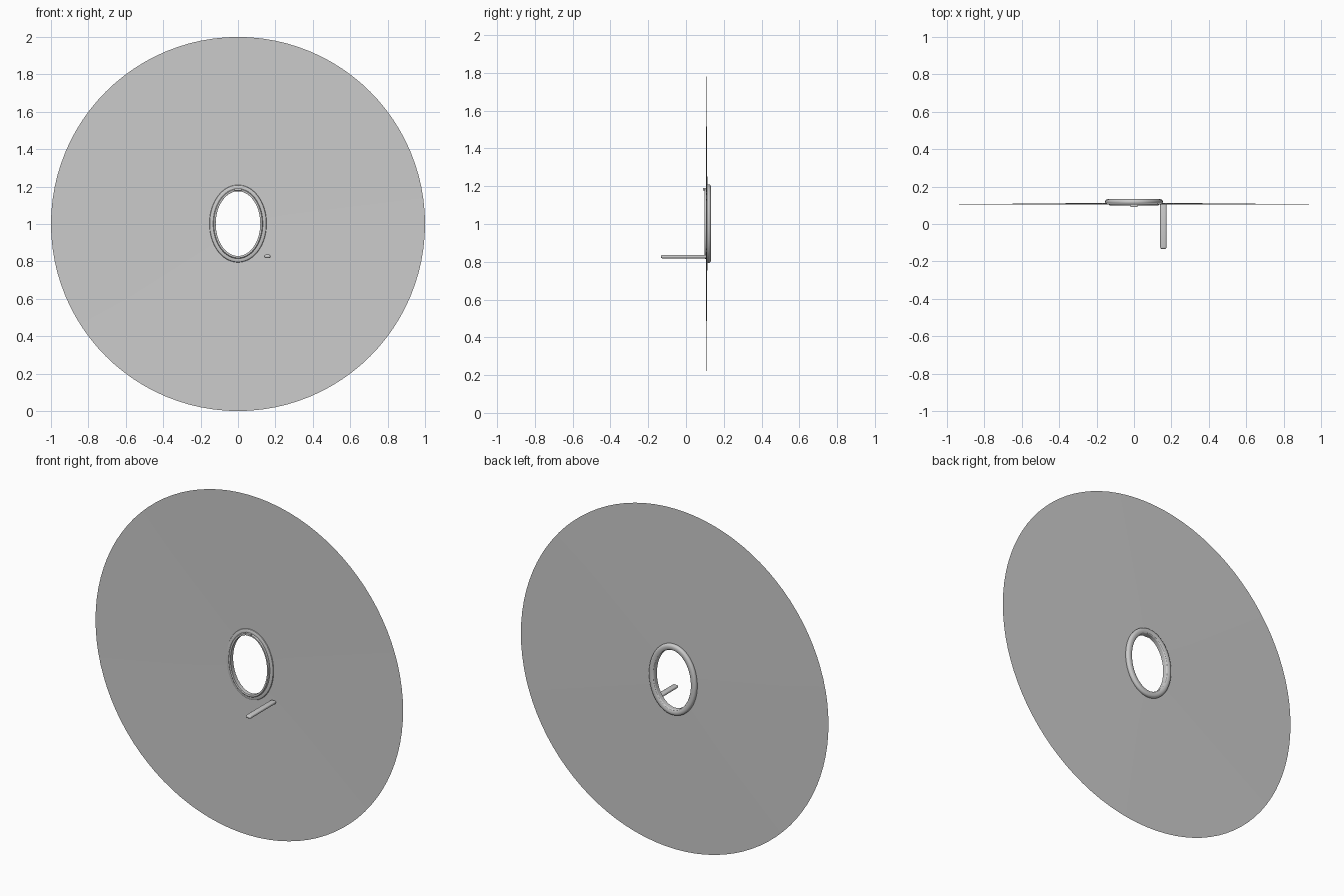
import bpy, bmesh
from math import sin, cos, tau, hypot

if "Cube" in bpy.data.objects:
    bpy.data.objects.remove(bpy.data.objects["Cube"])

CZ = 1.002           # centre height of the opening
RX, RZ = 0.119, 0.173  # half sizes of the opening
N = 96


def finish(bm, name, smooth=True):
    bmesh.ops.recalc_face_normals(bm, faces=bm.faces)
    me = bpy.data.meshes.new(name)
    bm.to_mesh(me)
    bm.free()
    ob = bpy.data.objects.new(name, me)
    bpy.context.collection.objects.link(ob)
    if smooth:
        bpy.ops.object.select_all(action='DESELECT')
        ob.select_set(True)
        bpy.context.view_layer.objects.active = ob
        bpy.ops.object.shade_smooth_by_angle()
    return ob


def oval_loop(bm, offset, y):
    """Loop of vertices at a constant distance outside the opening."""
    loop = []
    for i in range(N):
        a = tau * i / N
        nx, nz = cos(a) / RX, sin(a) / RZ
        n = hypot(nx, nz)
        loop.append(bm.verts.new((RX * cos(a) + offset * nx / n, y,
                                  CZ + RZ * sin(a) + offset * nz / n)))
    return loop


def bridge(bm, a, b):
    for i in range(N):
        j = (i + 1) % N
        bm.faces.new((a[i], a[j], b[j], b[i]))


def rounded_box(name, size, loc, bevel, segments=4):
    bm = bmesh.new()
    bmesh.ops.create_cube(bm, size=1)
    for v in bm.verts:
        v.co = [c * s + o for c, s, o in zip(v.co, size, loc)]
    bmesh.ops.bevel(bm, geom=bm.edges[:], offset=bevel, segments=segments,
                    profile=0.5, affect='EDGES')
    return finish(bm, name)


# Thin, slightly dished disc with an oval opening
bm = bmesh.new()
inner = oval_loop(bm, 0.026, 0.113)
outer = [bm.verts.new((cos(tau * i / N), 0.105, 1 + sin(tau * i / N)))
         for i in range(N)]
bridge(bm, inner, outer)
finish(bm, "disc")

# Oval ring: narrow front lip and rounded body behind (offset, y)
profile = [(0, 0.100), (0.003, 0.098), (0.010, 0.098), (0.013, 0.101),
           (0.014, 0.106), (0.026, 0.106), (0.032, 0.109), (0.035, 0.115),
           (0.035, 0.122), (0.032, 0.128), (0.026, 0.132), (0.018, 0.133),
           (0.009, 0.132), (0.003, 0.129), (0, 0.124)]
bm = bmesh.new()
loops = [oval_loop(bm, o, y) for o, y in profile]
for k in range(len(loops)):
    bridge(bm, loops[k], loops[(k + 1) % len(loops)])
finish(bm, "oval_ring")

# Small catch at the top of the ring
rounded_box("top_catch", (0.04, 0.014, 0.013), (0, 0.097, 1.184), 0.003, 2)

# Flat peg projecting forward
rounded_box("peg", (0.034, 0.243, 0.018), (0.157, -0.0115, 0.827), 0.0085)
